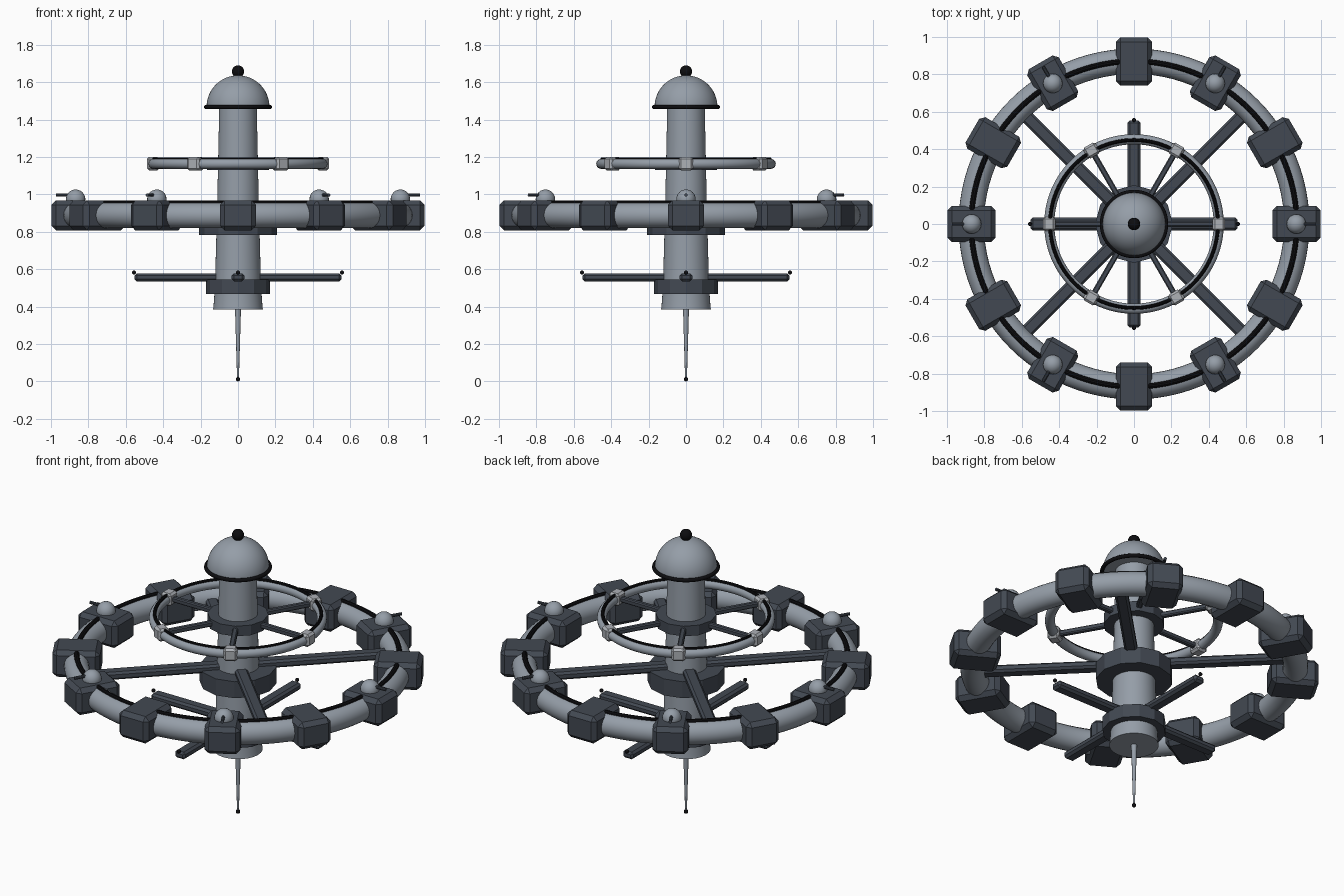
import bpy, math
from math import sin, cos, pi, radians
from mathutils import Matrix, Vector

if "Cube" in bpy.data.objects:
    bpy.data.objects.remove(bpy.data.objects["Cube"])


def mat(name, rgb):
    m = bpy.data.materials.new(name)
    m.diffuse_color = (*rgb, 1)
    m.use_nodes = True
    m.node_tree.nodes["Principled BSDF"].inputs["Base Color"].default_value = m.diffuse_color
    return m


HULL = mat("hull_grey", (0.30, 0.34, 0.39))
DARK = mat("dark_plate", (0.055, 0.066, 0.085))
BLACK = mat("black_trim", (0.004, 0.004, 0.005))
PALE = mat("pale_plate", (0.42, 0.44, 0.47))


def finish(name, material, smooth=True):
    o = bpy.context.object
    o.name = name
    o.data.materials.append(material)
    if smooth:
        bpy.ops.object.shade_smooth_by_angle(angle=radians(35))
    return o


def torus(name, r, minor, z, material, sides=20):
    bpy.ops.mesh.primitive_torus_add(major_radius=r, minor_radius=minor, location=(0, 0, z),
                                     major_segments=96, minor_segments=sides)
    return finish(name, material)


def ball(name, r, loc, material):
    bpy.ops.mesh.primitive_uv_sphere_add(segments=20, ring_count=12, radius=r, location=loc)
    return finish(name, material)


def lathe(name, profile, material, n=48, smooth=True):
    """Spin (radius, z) points, listed bottom to top, around the z axis."""
    verts, faces = [], []
    for r, z in profile:
        verts += [(r * cos(2 * pi * i / n), r * sin(2 * pi * i / n), z) for i in range(n)]
    for k in range(len(profile) - 1):
        for i in range(n):
            j = (i + 1) % n
            faces.append((k * n + i, k * n + j, (k + 1) * n + j, (k + 1) * n + i))
    faces.append(tuple(reversed(range(n))))
    faces.append(tuple(range((len(profile) - 1) * n, len(profile) * n)))
    me = bpy.data.meshes.new(name)
    me.from_pydata(verts, [], faces)
    o = bpy.data.objects.new(name, me)
    bpy.context.collection.objects.link(o)
    bpy.ops.object.select_all(action='DESELECT')
    o.select_set(True)
    bpy.context.view_layer.objects.active = o
    return finish(name, material, smooth)


def polar(r, a, z):
    return Vector((r * cos(a), r * sin(a), z))


def box(name, r0, r1, width, z0, z1, a, material, bevel):
    """Chamfered box lying along the radial direction a, from r0 to r1."""
    bpy.ops.mesh.primitive_cube_add(size=1)
    o = finish(name, material, False)
    o.data.transform(Matrix.Diagonal((r1 - r0, width, z1 - z0, 1)))
    o.location = polar((r0 + r1) / 2, a, (z0 + z1) / 2)
    o.rotation_euler.z = a
    b = o.modifiers.new("chamfer", 'BEVEL')
    b.width, b.segments = bevel, 1
    return o


# Central tower, dome and antenna
lathe("tower", [(0.133, 0.385), (0.131, 0.40), (0.126, 0.47), (0.122, 0.55), (0.11, 1.0),
                (0.10, 1.475)], HULL)
lathe("dome", [(0.168 * cos(t * pi / 32), 1.468 + 0.168 * sin(t * pi / 32))
               for t in range(16)] + [(0.002, 1.636)], HULL)
torus("dome_rim", 0.172, 0.011, 1.467, BLACK, 12)
ball("dome_beacon", 0.033, (0, 0, 1.657), BLACK)
lathe("antenna", [(0.005, 0.015), (0.016, 0.39)], HULL, 16)
ball("antenna_tip", 0.012, (0, 0, 0.012), BLACK)

# Faceted collars
for name, r, z0, z1 in (("dock_collar", 0.172, 0.468, 0.545),
                        ("main_collar", 0.208, 0.782, 0.88),
                        ("upper_collar", 0.165, 1.13, 1.19)):
    lathe(name, [(r, z0), (r, z1)], DARK, 12, False)

# Docking arms with tip lights, and main spokes
for i in range(4):
    a = i * pi / 2
    box(f"dock_arm_{i}", 0.09, 0.553, 0.068, 0.535, 0.578, a, DARK, 0.012)
    ball(f"dock_light_{i}", 0.011, polar(0.556, a, 0.582), BLACK)
    box(f"main_spoke_{i}", 0.09, 0.83, 0.07, 0.862, 0.908, a + pi / 4, DARK, 0.012)

# Main habitat ring with modules
torus("main_ring", 0.87, 0.068, 0.888, HULL, 24)
torus("main_ring_trim", 0.87, 0.015, 0.952, BLACK, 10)
for i in range(12):
    box(f"module_{i}", 0.74, 0.998, 0.194, 0.808, 0.968, i * pi / 6, DARK, 0.024)

# Turrets on every second module
for i in range(6):
    a = i * pi / 3
    ball(f"turret_{i}", 0.052, polar(0.868, a, 0.974), HULL)
    bpy.ops.mesh.primitive_cylinder_add(vertices=10, radius=0.009, depth=0.10,
                                        location=polar(0.922, a, 0.996),
                                        rotation=(0, pi / 2, a))
    finish(f"turret_barrel_{i}", DARK)

# Upper ring with clamps and thin spokes
torus("upper_ring", 0.453, 0.027, 1.163, HULL, 16)
torus("upper_ring_trim", 0.449, 0.010, 1.188, BLACK, 10)
for i in range(6):
    a = i * pi / 3
    box(f"upper_clamp_{i}", 0.420, 0.487, 0.076, 1.127, 1.201, a, PALE, 0.012)
    box(f"upper_spoke_{i}", 0.09, 0.45, 0.03, 1.148, 1.178, a, DARK, 0.006)
